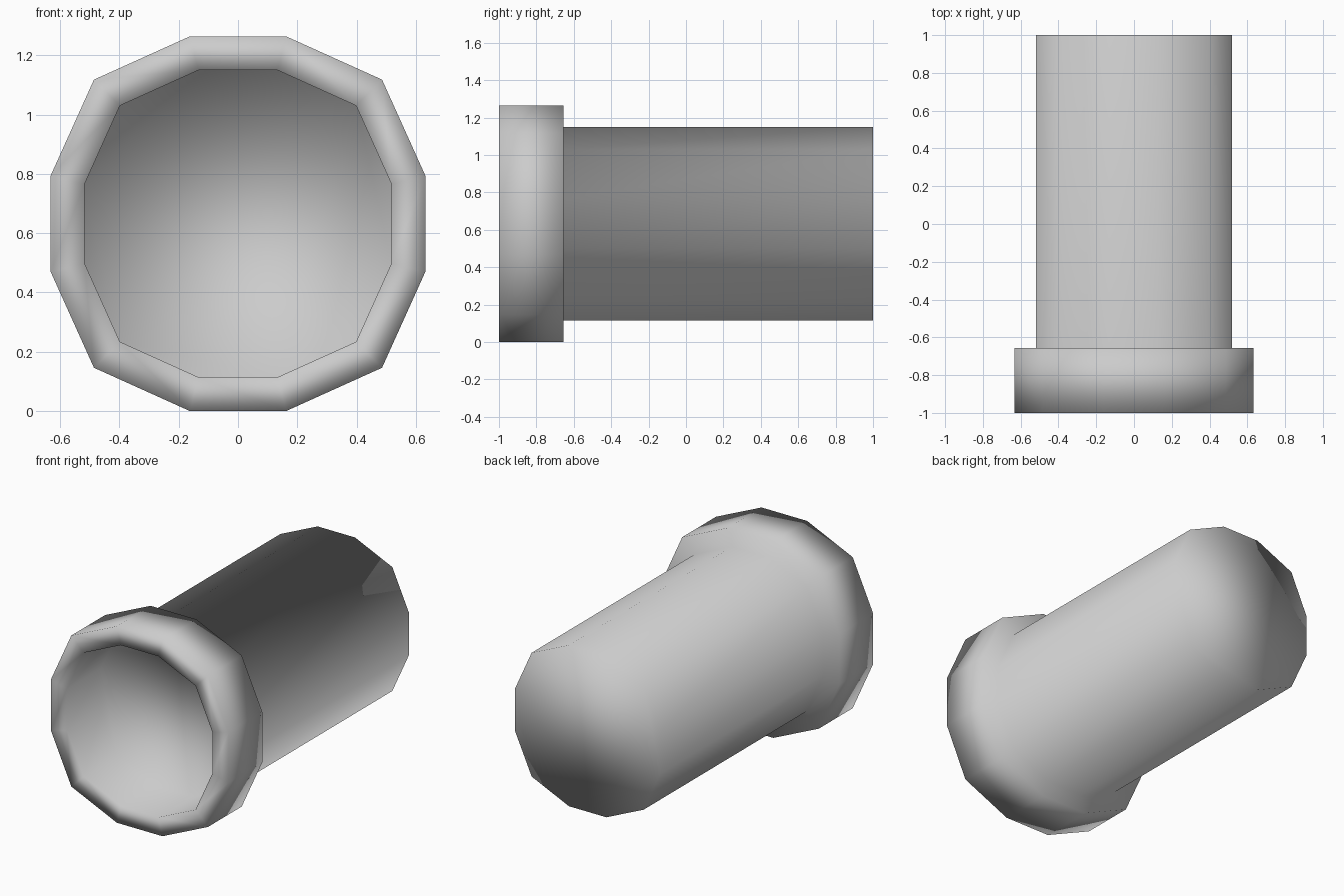
import bpy, bmesh

if "Cube" in bpy.data.objects:
    bpy.data.objects.remove(bpy.data.objects["Cube"])

CZ = 0.632
# One quarter of the twelve-sided outline, scaled so the flats sit at 1
QUARTER = [(1.0, -0.257), (1.0, 0.257), (0.769, 0.769)]


def outline(size):
    pts = []
    quarter = QUARTER
    for _ in range(4):
        pts += [(x * size, z * size) for x, z in quarter]
        quarter = [(-z, x) for x, z in quarter]
    return pts


# Section from recess floor, over the rim, to the closed far end: (y, size)
SECTION = [(-0.656, 0.518), (-1.0, 0.518), (-1.0, 0.632),
           (-0.656, 0.632), (-0.656, 0.518), (1.0, 0.518)]

bm = bmesh.new()
rings = [[bm.verts.new((x * s / s, y, z + CZ)) for x, z in outline(s)]
         for y, s in SECTION]
for a, b in zip(rings, rings[1:]):
    for i in range(len(a)):
        j = (i + 1) % len(a)
        bm.faces.new((a[i], a[j], b[j], b[i]))
# Recess floor and back cap
bm.faces.new(rings[0][::-1])
bm.faces.new(rings[-1])
bmesh.ops.recalc_face_normals(bm, faces=bm.faces)
for f in bm.faces:
    f.smooth = True

mesh = bpy.data.meshes.new("flanged_peg")
bm.to_mesh(mesh)
bm.free()
peg = bpy.data.objects.new("flanged_peg", mesh)
bpy.context.collection.objects.link(peg)
